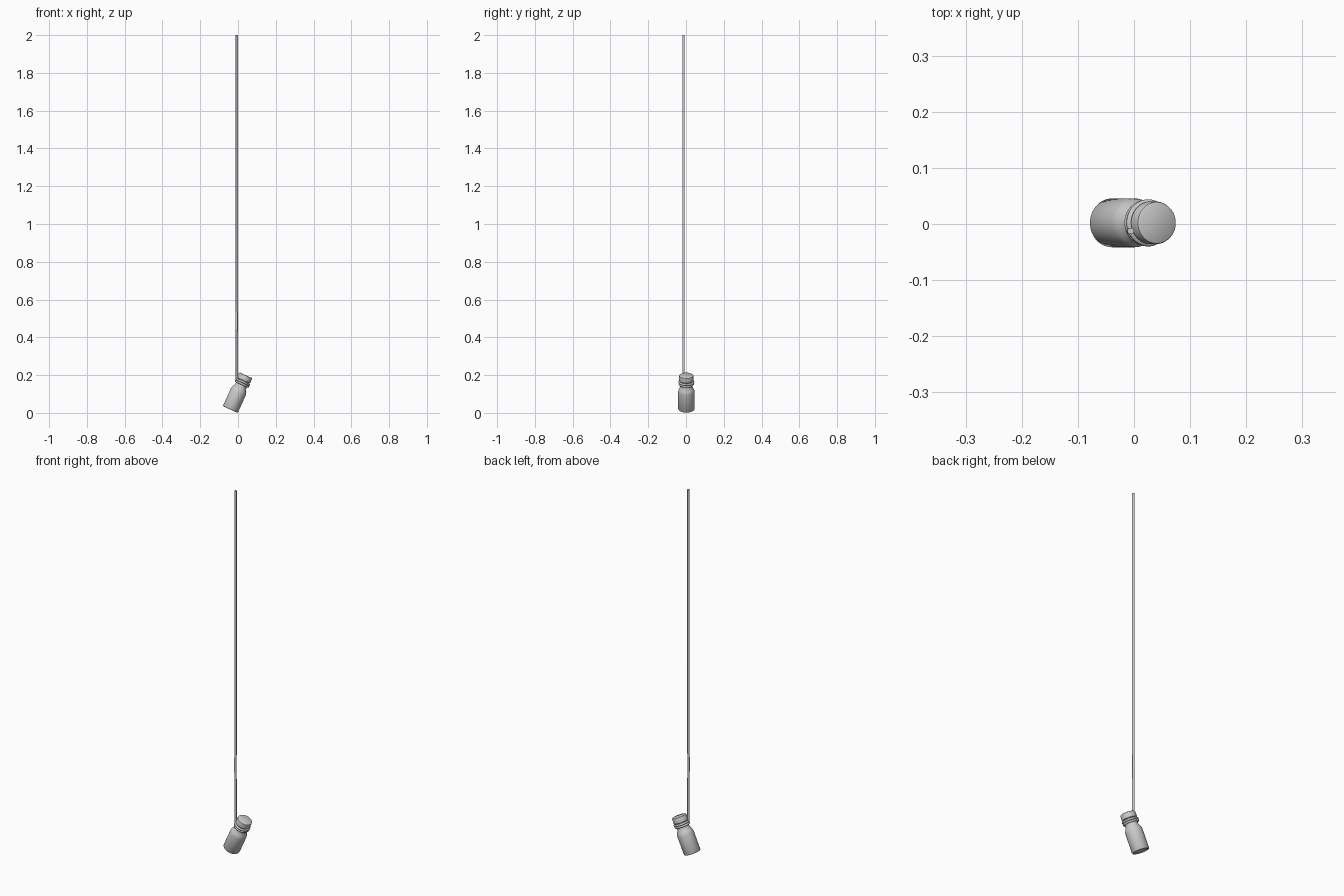
import bpy, math
from mathutils import Matrix, Vector

if "Cube" in bpy.data.objects:
    bpy.data.objects.remove(bpy.data.objects["Cube"])

TILT = math.radians(24.5)
PLACE = Matrix.Translation((-0.041, 0.002, 0.018)) @ Matrix.Rotation(TILT, 4, 'Y')


def smooth(ob, angle=35):
    bpy.ops.object.select_all(action='DESELECT')
    ob.select_set(True)
    bpy.context.view_layer.objects.active = ob
    bpy.ops.object.shade_smooth_by_angle(angle=math.radians(angle))


def lathe(name, profile, n=48):
    """Revolve (radius, height) pairs around the bottle axis."""
    verts, faces = [], []
    for r, h in profile:
        for i in range(n):
            a = 2 * math.pi * i / n
            verts.append(PLACE @ Vector((r * math.cos(a), r * math.sin(a), h)))
    for k in range(len(profile) - 1):
        for i in range(n):
            j = (i + 1) % n
            faces.append((k*n + i, k*n + j, (k+1)*n + j, (k+1)*n + i))
    faces.append(tuple(reversed(range(n))))
    faces.append(tuple(range((len(profile) - 1) * n, len(profile) * n)))
    me = bpy.data.meshes.new(name)
    me.from_pydata(verts, [], faces)
    ob = bpy.data.objects.new(name, me)
    bpy.context.collection.objects.link(ob)
    smooth(ob)


def strand(name, points, radius):
    """Round cord through (x, y, z, thickness) points."""
    cu = bpy.data.curves.new(name, 'CURVE')
    cu.dimensions = '3D'
    cu.bevel_depth = radius
    cu.bevel_resolution = 3
    cu.use_fill_caps = True
    sp = cu.splines.new('POLY')
    sp.points.add(len(points) - 1)
    for p, (x, y, z, t) in zip(sp.points, points):
        p.co = (x, y, z, 1)
        p.radius = t
    sp.use_smooth = True
    bpy.context.collection.objects.link(bpy.data.objects.new(name, cu))


# Bottle with shallow dished base, rounded shoulder and narrow neck
lathe("bottle", [(0.034, 0.004), (0.037, 0.0), (0.041, 0.001), (0.0435, 0.005),
                 (0.0435, 0.102), (0.0425, 0.110), (0.039, 0.119),
                 (0.034, 0.128), (0.0315, 0.136), (0.031, 0.172)])

# Screw cap with rounded top rim
lathe("cap", [(0.036, 0.168), (0.038, 0.170), (0.038, 0.193),
              (0.037, 0.197), (0.034, 0.199)])

# Cord wound twice round the neck
for i, (h, r) in enumerate([(0.149, 0.0355), (0.160, 0.0365)]):
    bpy.ops.mesh.primitive_torus_add(major_radius=r, minor_radius=0.0055,
                                     major_segments=48, minor_segments=12)
    ring = bpy.context.object
    ring.name = f"neck_cord_{i + 1}"
    ring.matrix_world = PLACE @ Matrix.Translation((0, 0, h))
    smooth(ring)

# Long hanging cord and the short loose end beside it
strand("hanging_cord", [(-0.006, -0.0125, 2.0, 1), (-0.006, -0.0125, 0.56, 1),
                        (-0.007, -0.0125, 0.49, 1), (-0.006, -0.0125, 0.40, 1),
                        (-0.006, -0.0125, 0.172, 1)], 0.006)
strand("cord_end", [(-0.007, -0.013, 0.56, 0.8), (-0.010, -0.013, 0.52, 1),
                    (-0.010, -0.013, 0.46, 1), (-0.007, -0.013, 0.42, 0.8)], 0.004)
